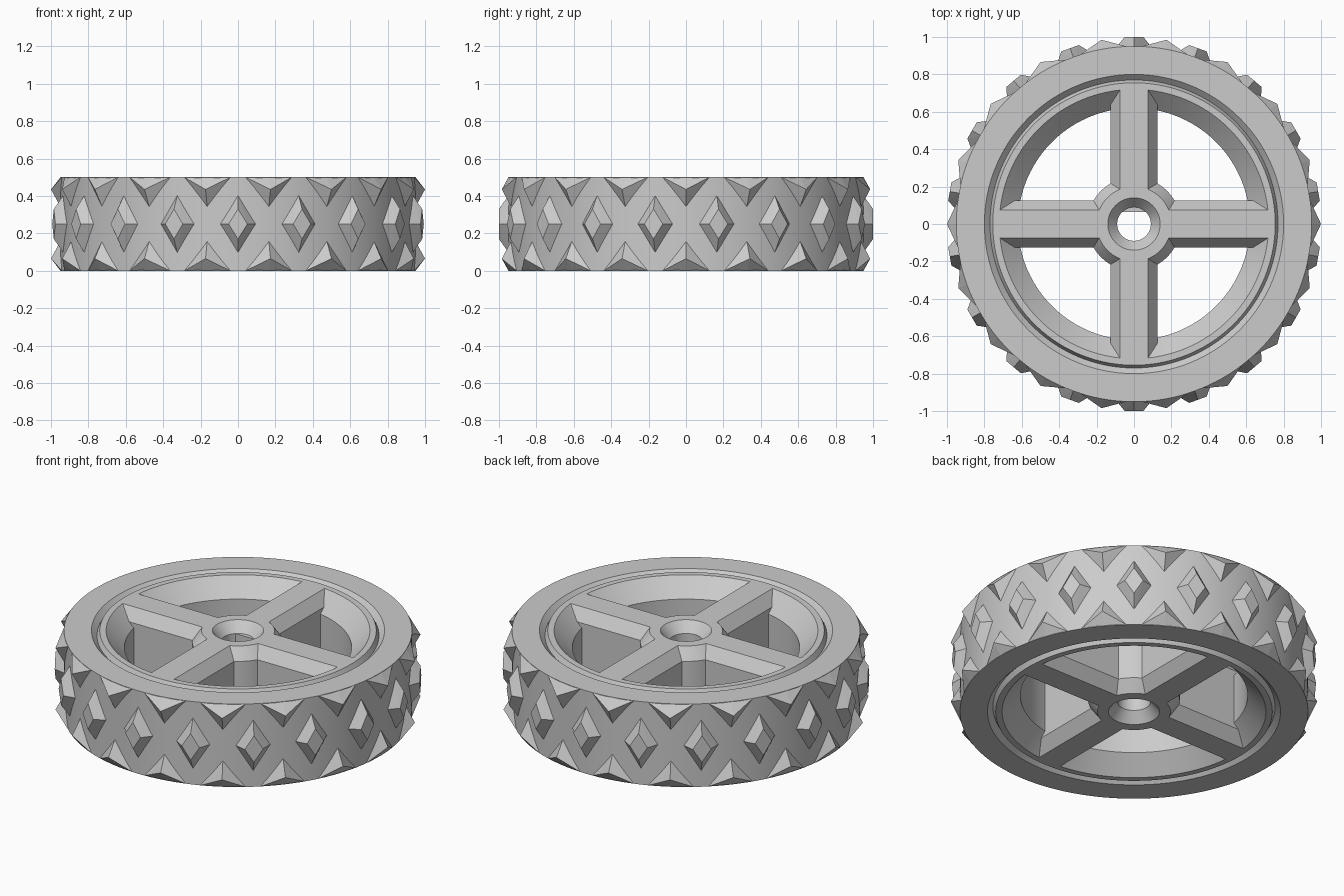
import bpy, bmesh, math
from mathutils import Matrix, Vector

cube = bpy.data.objects.get("Cube")
if cube:
    bpy.data.objects.remove(cube, do_unlink=True)

H = 0.5          # wheel width
MID = H / 2
COUNT = 18       # tread blocks per row

grey = bpy.data.materials.new("plain_grey")
grey.use_nodes = True
grey.diffuse_color = (0.6, 0.6, 0.6, 1)
grey.node_tree.nodes["Principled BSDF"].inputs["Base Color"].default_value = (0.6, 0.6, 0.6, 1)


def finish(name, bm, smooth=False):
    bmesh.ops.recalc_face_normals(bm, faces=bm.faces)
    mesh = bpy.data.meshes.new(name)
    bm.to_mesh(mesh)
    bm.free()
    mesh.materials.append(grey)
    obj = bpy.data.objects.new(name, mesh)
    bpy.context.collection.objects.link(obj)
    if smooth:
        bpy.ops.object.select_all(action='DESELECT')
        obj.select_set(True)
        bpy.context.view_layer.objects.active = obj
        bpy.ops.object.shade_smooth_by_angle(angle=math.radians(20))
    return obj


def lathe(name, half, steps=144):
    """Turn a (radius, depth) half profile, mirrored about the mid plane, into a ring."""
    loop = [(r, H - d) for r, d in half] + [(r, d) for r, d in reversed(half)]
    bm = bmesh.new()
    rings = []
    for i in range(steps):
        a = 2 * math.pi * i / steps
        rings.append([bm.verts.new((r * math.cos(a), r * math.sin(a), z)) for r, z in loop])
    n = len(loop)
    for i in range(steps):
        a, b = rings[i], rings[(i + 1) % steps]
        for j in range(n):
            k = (j + 1) % n
            bm.faces.new((a[j], b[j], b[k], a[k]))
    return finish(name, bm, True)


def add_solid(bm, points, matrix):
    """Add the convex hull of a few points."""
    part = bmesh.new()
    for p in points:
        part.verts.new(matrix @ Vector(p))
    bmesh.ops.convex_hull(part, input=part.verts)
    bmesh.ops.dissolve_limit(part, angle_limit=0.01, verts=part.verts, edges=part.edges)
    tmp = bpy.data.meshes.new("tmp")
    part.to_mesh(tmp)
    part.free()
    bm.from_mesh(tmp)
    bpy.data.meshes.remove(tmp)


def turn(a):
    return Matrix.Rotation(a, 4, 'Z')


# Tyre and rim: flat sidewall, V groove, rim lip and sloped inner wall
lathe("tyre_and_rim", [(0.62, 0.1), (0.72, 0), (0.755, 0), (0.77, 0.03), (0.80, 0), (0.95, 0)])

# Hub with chamfered outside and bore
lathe("hub", [(0.09, 0.06), (0.14, 0), (0.20, 0), (0.25, 0.07)], 96)

# Flat side of the bore
bm = bmesh.new()
add_solid(bm, [(x, y, z) for x in (-0.064, 0.064) for y in (0.065, 0.1)
               for z in (0.06, H - 0.06)], Matrix())
finish("bore_flat", bm)

# Four bevelled spokes
section = [(s * w, z) for s in (-1, 1)
           for w, z in ((0.075, 0), (0.125, 0.07), (0.125, H - 0.07), (0.075, H))]
bm = bmesh.new()
for i in range(4):
    add_solid(bm, [(x, y, z) for x in (0.17, 0.74) for y, z in section], turn(i * math.pi / 2))
finish("spokes", bm)


def diamond(r, w, h):
    return [(r, w, MID), (r, -w, MID), (r, 0, MID + h), (r, 0, MID - h)]


# Middle row of raised diamond blocks
bm = bmesh.new()
for i in range(COUNT):
    add_solid(bm, diamond(0.944, 0.095, 0.16) + diamond(1.0, 0.05, 0.08),
              turn(math.pi / 2 + 2 * math.pi * i / COUNT))
finish("diamond_treads", bm)

# Edge rows of pointed blocks, halfway between the diamonds
for name, edge, way in (("upper_edge_treads", H, -1), ("lower_edge_treads", 0, 1)):
    bm = bmesh.new()
    for i in range(COUNT):
        block = [(0.942, 0.125, edge), (0.942, -0.125, edge), (0.949, 0, edge),
                 (0.948, 0, edge + way * 0.16), (1.0, 0, edge + way * 0.065)]
        add_solid(bm, block, turn(math.pi / 2 + 2 * math.pi * (i + 0.5) / COUNT))
    finish(name, bm)
